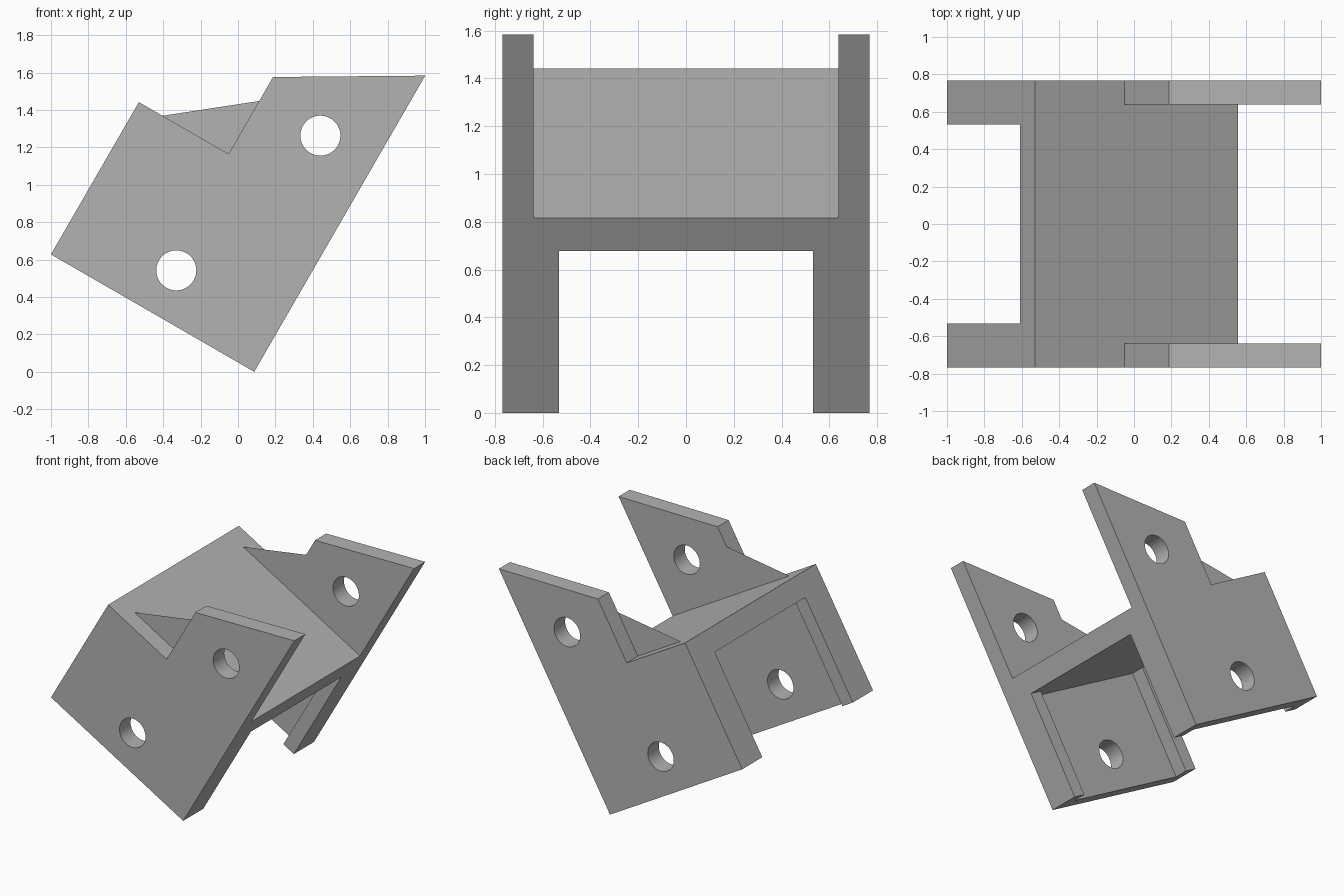
import bpy, bmesh, math
from mathutils import Vector

cube = bpy.data.objects.get("Cube")
if cube:
    bpy.data.objects.remove(cube, do_unlink=True)

# Tilted frame: u runs up the long edge, v runs across the plate
CORNER = Vector((-1.0, 0, 0.628))
TILT = math.radians(30)
U = Vector((math.sin(TILT), 0, math.cos(TILT)))
V = Vector((math.cos(TILT), 0, -math.sin(TILT)))

WIDTH, BODY, LONG = 1.255, 0.94, 1.828       # across, block top, long edge
OUTER, INNER, LIP = 0.768, 0.638, 0.532      # half widths along y
CEILING, LIP_DEPTH, HOLE = 0.782, 0.1, 0.107

grey = bpy.data.materials.new("Plain grey")
grey.use_nodes = True
colour = (0.45, 0.45, 0.45, 1)
grey.diffuse_color = colour
grey.node_tree.nodes["Principled BSDF"].inputs["Base Color"].default_value = colour


def prism(name, outline, half):
    """Extrude a (u, v) outline symmetrically along y."""
    bm = bmesh.new()
    base = [bm.verts.new(CORNER + U * u + V * v - Vector((0, half, 0))) for u, v in outline]
    face = bm.faces.new(base)
    moved = bmesh.ops.extrude_face_region(bm, geom=[face])["geom"]
    verts = [g for g in moved if isinstance(g, bmesh.types.BMVert)]
    bmesh.ops.translate(bm, verts=verts, vec=(0, 2 * half, 0))
    bmesh.ops.recalc_face_normals(bm, faces=bm.faces)
    mesh = bpy.data.meshes.new(name)
    bm.to_mesh(mesh)
    bm.free()
    mesh.materials.append(grey)
    obj = bpy.data.objects.new(name, mesh)
    bpy.context.collection.objects.link(obj)
    return obj


def box(u0, u1, v0, v1):
    return [(u0, v0), (u1, v0), (u1, v1), (u0, v1)]


def circle(u, v, r, n=48):
    turns = [math.tau * i / n for i in range(n)]
    return [(u + r * math.cos(a), v + r * math.sin(a)) for a in turns]


# Full-width body with the side plate outline
bracket = prism("clevis_bracket", [(0, 0), (BODY, 0), (BODY, 0.554), (1.415, 0.554),
                                   (LONG, WIDTH)] + [(0, WIDTH)], OUTER)
# The top edge is level, so the ear starts where its side meets that height
# Cuts: gap between ears, opening between lips, recess behind lips, holes
cuts = [
    ("ear_gap_cutter", box(BODY, 2.2, -0.2, 1.5), INNER),
    ("opening_cutter", box(-0.2, CEILING, -0.2, 1.5), LIP),
    ("recess_cutter", box(-0.2, CEILING, LIP_DEPTH, WIDTH - LIP_DEPTH), INNER),
    ("lower_hole_cutter", circle(0.261, 0.623, HOLE), 1),
    ("upper_hole_cutter", circle(1.27, 0.93, HOLE), 1),
]
bpy.context.view_layer.objects.active = bracket
bracket.select_set(True)
for name, outline, half in cuts:
    cutter = prism(name, outline, half)
    cutter.hide_render = True
    mod = bracket.modifiers.new(name, 'BOOLEAN')
    mod.operation, mod.solver, mod.object = 'DIFFERENCE', 'EXACT', cutter
    bpy.ops.object.modifier_apply(modifier=mod.name)
    bpy.data.objects.remove(cutter, do_unlink=True)

bpy.ops.object.shade_smooth_by_angle(angle=math.radians(30))
